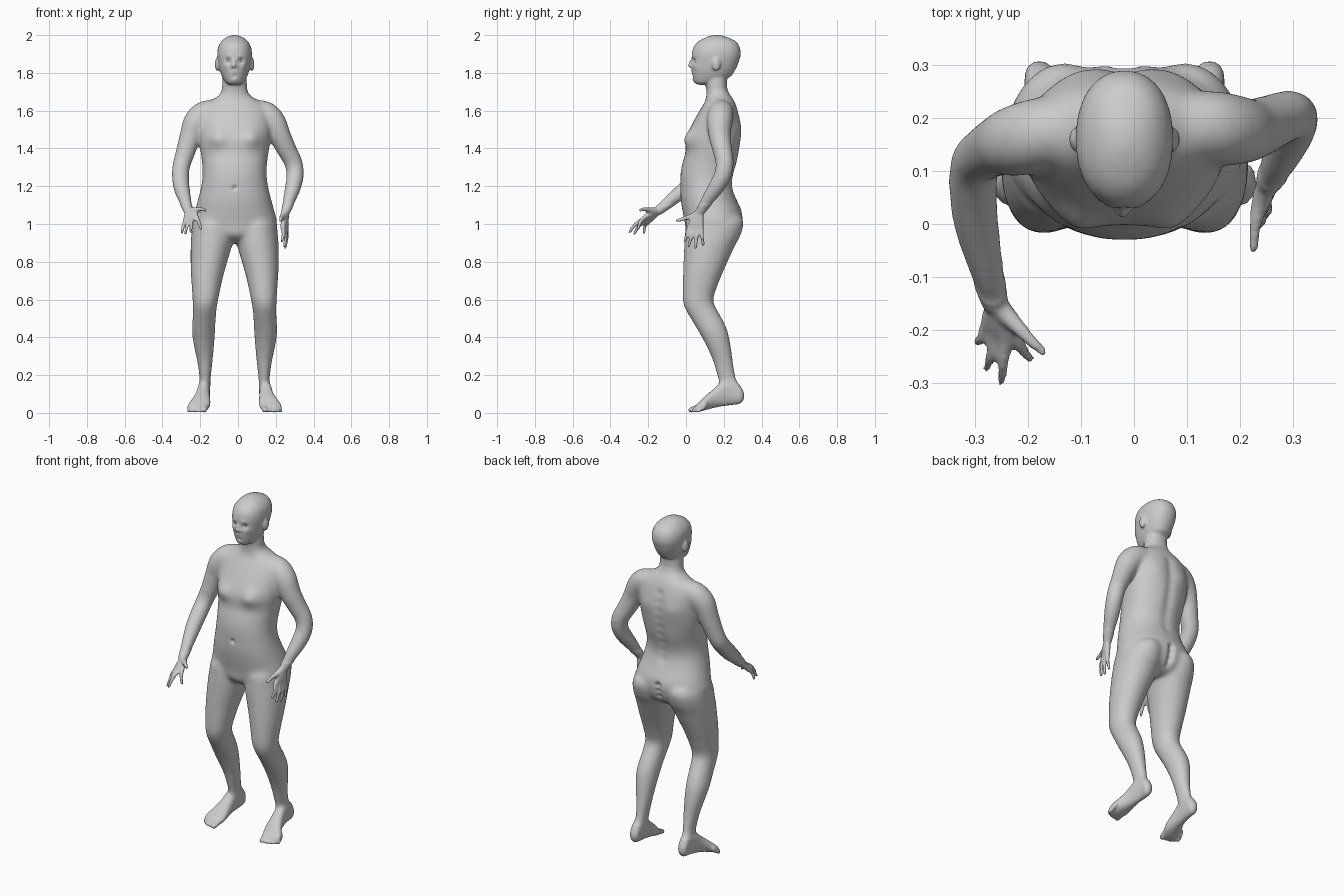
import bpy, bmesh, math
from mathutils import Vector

C = -0.018          # body mid line
bm = bmesh.new()


def smooth_rows(rows, sub=5):
    """Catmull-Rom interpolation through rows of numbers."""
    out, n = [], len(rows)
    for i in range(n - 1):
        p = [rows[max(0, min(n - 1, i + k))] for k in (-1, 0, 1, 2)]
        for s in range(sub):
            t = s / sub
            out.append([0.5 * (2*b + (c - a)*t + (2*a - 5*b + 4*c - d)*t*t + (3*b - a - 3*c + d)*t**3)
                        for a, b, c, d in zip(*p)])
    return out + [list(rows[-1])]


def skin(rings):
    vs = [[bm.verts.new(p) for p in r] for r in rings]
    n = len(vs[0])
    for a, b in zip(vs, vs[1:]):
        for i in range(n):
            bm.faces.new((a[i], a[(i+1) % n], b[(i+1) % n], b[i]))
    bm.faces.new(vs[0])
    bm.faces.new(vs[-1][::-1])


def loft(rows, axis='z', side=1, power=2.2, n=40):
    """Rows: level, x0, x1, then the other axis' low and high."""
    rings = []
    for h, x0, x1, a0, a1 in smooth_rows(rows):
        ring = []
        for k in range(n):
            t = 2 * math.pi * k / n
            u, v = [math.copysign(abs(f) ** (2 / power), f) for f in (math.cos(t), math.sin(t))]
            x = C + side * ((x0 + x1) / 2 + u * (x1 - x0) / 2)
            a = (a0 + a1) / 2 + v * (a1 - a0) / 2
            ring.append((x, a, h) if axis == 'z' else (x, h, a))
        rings.append(ring)
    skin(rings)


def ball(loc, r, scale=(1, 1, 1)):
    vs = bmesh.ops.create_uvsphere(bm, u_segments=20, v_segments=12, radius=r)['verts']
    for v in vs:
        v.co = Vector(loc) + v.co * Vector(scale)


def tube(rows, n=20):
    """Rows: x, y, z, radius, with rounded ends."""
    pts = smooth_rows(rows)
    u, rings = Vector((1, 0.13, 0.07)), []
    for i, p in enumerate(pts):
        t = (Vector(pts[min(i+1, len(pts)-1)][:3]) - Vector(pts[max(i-1, 0)][:3])).normalized()
        u = (u - t * u.dot(t)).normalized()
        w = t.cross(u)
        rings.append([Vector(p[:3]) + p[3] * (u * math.cos(2*math.pi*k/n) + w * math.sin(2*math.pi*k/n))
                      for k in range(n)])
    skin(rings)
    for p in (pts[0], pts[-1]):
        ball(p[:3], p[3] * 0.99)


def sym(rows):
    return [(z, -w, w, a, b) for z, w, a, b in rows]


# torso and neck
loft(sym([(.90, .05, .06, .22), (.94, .15, .005, .275), (1.0, .222, -.005, .298), (1.06, .213, -.017, .298),
          (1.13, .194, -.028, .268), (1.2, .177, -.03, .246), (1.26, .17, -.03, .252), (1.32, .172, -.02, .27),
          (1.38, .18, -.003, .282), (1.45, .19, 0, .292), (1.52, .192, .028, .292), (1.58, .185, .06, .282),
          (1.63, .16, .09, .265), (1.66, .115, .105, .25), (1.69, .076, .108, .23), (1.73, .066, .106, .217),
          (1.80, .062, .10, .22)]))

# head, nose and ears
loft(sym([(1.737, .025, .06, .12), (1.75, .047, .045, .17), (1.78, .066, .036, .235), (1.82, .080, .031, .263),
          (1.86, .088, .031, .28), (1.90, .092, .031, .29), (1.94, .086, .042, .283), (1.97, .067, .07, .26),
          (1.99, .041, .11, .215), (2.0, .012, .145, .18)]))
tube([(C - .004, .04, 1.878, .008), (C - .004, .029, 1.86, .009), (C - .004, .022, 1.839, .012)])
for s in (-1, 1):
    ball((C + s * .012, .034, 1.834), .010)
    ball((C + s * .092, .16, 1.845), .01, (1.3, 2.3, 3.6))

# legs and feet
for s in (-1, 1):
    loft([(1.04, .03, .195, .03, .295), (1.0, .006, .222, 0, .306), (.93, .006, .23, -.007, .285),
          (.89, .012, .233, -.01, .262), (.76, .05, .233, -.015, .203), (.68, .07, .228, -.018, .17),
          (.60, .086, .223, -.018, .145), (.55, .095, .221, -.005, .163), (.49, .10, .223, .03, .197),
          (.43, .103, .226, .066, .222), (.36, .108, .217, .104, .237), (.28, .115, .20, .14, .248),
          (.2, .124, .188, .163, .262), (.15, .128, .184, .175, .275), (.10, .13, .183, .18, .29)],
         side=s, power=2.05)
    loft([(.307, .15, .172, .075, .105), (.29, .133, .187, .05, .14), (.25, .13, .19, .042, .19),
          (.2, .132, .197, .036, .175), (.15, .13, .21, .027, .13), (.1, .128, .235, .014, .088),
          (.07, .135, .25, .006, .058), (.045, .15, .235, .003, .035)], axis='y', side=s)
    for d0, d1, y, r in ((.15, .16, .026, .015), (.178, .187, .03, .011), (.2, .209, .036, .011),
                         (.217, .228, .047, .01), (.232, .244, .062, .01)):
        tube([(C + s * d0, .1, .045, r * 1.3), (C + s * (d0 + d1) / 2, y + .03, .027, r), (C + s * d1, y, r, r)])

# arms
tube([(-.10, .19, 1.605, .055), (-.175, .172, 1.585, .068), (-.222, .158, 1.54, .068), (-.25, .15, 1.47, .059),
      (-.278, .135, 1.38, .052), (-.30, .115, 1.31, .048), (-.304, .065, 1.25, .047), (-.298, 0, 1.19, .044),
      (-.28, -.08, 1.126, .035), (-.264, -.145, 1.072, .026)], 28)
tube([(.07, .19, 1.605, .055), (.14, .185, 1.585, .068), (.186, .178, 1.54, .068), (.22, .178, 1.47, .06),
      (.26, .193, 1.39, .053), (.293, .205, 1.325, .049), (.303, .195, 1.26, .047), (.291, .16, 1.195, .044),
      (.272, .115, 1.13, .035), (.254, .078, 1.07, .025)], 28)


def hand(wrist, bend, thumb, fingers):
    w = Vector(wrist)
    tube([(*w, .021), (*thumb[0], .018), (*thumb[1], .012), (*thumb[2], .009)])
    for knuckle, tip in fingers:
        k, t = Vector(knuckle), Vector(tip)
        tube([(*w, .018), (*w.lerp(k, .55), .016), (*k, .0135),
              (*(k.lerp(t, .5) + Vector(bend)), .0105), (*t, .0085)])


hand((-.262, -.147, 1.07), (0, -.007, .007),
     ((-.238, -.175, 1.07), (-.2, -.215, 1.078), (-.172, -.242, 1.074)),
     (((-.222, -.212, 1.04), (-.196, -.254, .975)), ((-.243, -.22, 1.028), (-.251, -.298, .958)),
      ((-.263, -.212, 1.018), (-.278, -.272, .95)), ((-.279, -.195, 1.015), (-.297, -.223, .955))))
hand((.253, .075, 1.068), (.006, 0, 0),
     ((.24, .045, 1.045), (.23, 0, 1.032), (.226, -.047, 1.017)),
     (((.237, .018, .985), (.232, -.006, .91)), ((.246, .04, .977), (.246, .014, .883)),
      ((.251, .061, .975), (.25, .05, .874)), ((.254, .08, .985), (.252, .09, .89))))

# fuse the parts into one skin
bmesh.ops.recalc_face_normals(bm, faces=bm.faces)
me = bpy.data.meshes.new("body")
bm.to_mesh(me)
bm.free()
body = bpy.data.objects.new("body", me)
bpy.context.collection.objects.link(body)
rm = body.modifiers.new("fuse", 'REMESH')
rm.mode = 'VOXEL'
rm.voxel_size = .0065
fused = bpy.data.meshes.new_from_object(body.evaluated_get(bpy.context.evaluated_depsgraph_get()))
body.modifiers.clear()
body.data = fused

# relax the skin, most on the trunk and limbs
bm = bmesh.new()
bm.from_mesh(fused)


def relax(verts, times):
    for _ in range(times):
        bmesh.ops.smooth_vert(bm, verts=verts, factor=.5, use_axis_x=True, use_axis_y=True, use_axis_z=True)


def is_hand(p):
    return p.z < 1.1 and (p.y < -.05 or p.x > .215)


relax(bm.verts[:], 3)
relax([v for v in bm.verts if .15 < v.co.z < 1.73 and not is_hand(v.co)], 25)

# sculpted detail: x offset, y, z, radius, push along y
bumps = [(.034, .04, 1.865, .014, .012), (.03, .035, 1.887, .012, -.004), (.048, .05, 1.835, .018, -.004),
         (.008, .03, 1.808, .008, -.004), (.009, .03, 1.794, .007, -.004), (0, .03, 1.801, .005, .003),
         (0, .035, 1.782, .009, .004), (0, .04, 1.762, .014, -.005),
         (.095, .01, 1.455, .05, -.022), (.09, .28, 1.5, .05, .007), (0, -.03, 1.19, .012, .012)]
bumps += [(0, .28, 1.18 + .05 * i, .028, -.009) for i in range(9)]
bumps += [(0, .29, .93 + .035 * i, .018, -.022) for i in range(4)]
full = [(C + s * x, y, z, r, p) for x, y, z, r, p in bumps for s in ((-1, 1) if x else (1,))]
for v in bm.verts:
    if v.co.z > .85 and not is_hand(v.co):
        co = v.co.copy()
        for x, y, z, r, p in full:
            if abs(co.z - z) < 3 * r and abs(co.x - x) < 3 * r:
                d2 = (co.x - x) ** 2 + (co.z - z) ** 2 + ((co.y - y) * .6) ** 2
                v.co.y += p * math.exp(-d2 / (r * r))
bm.to_mesh(fused)
bm.free()
fused.polygons.foreach_set("use_smooth", [True] * len(fused.polygons))

# eyeballs
for s, name in ((-1, "right_eye"), (1, "left_eye")):
    bpy.ops.mesh.primitive_uv_sphere_add(segments=24, ring_count=12, radius=.013,
                                         location=(C + s * .034, .06, 1.864))
    bpy.context.object.name = name
    bpy.ops.object.shade_smooth()
